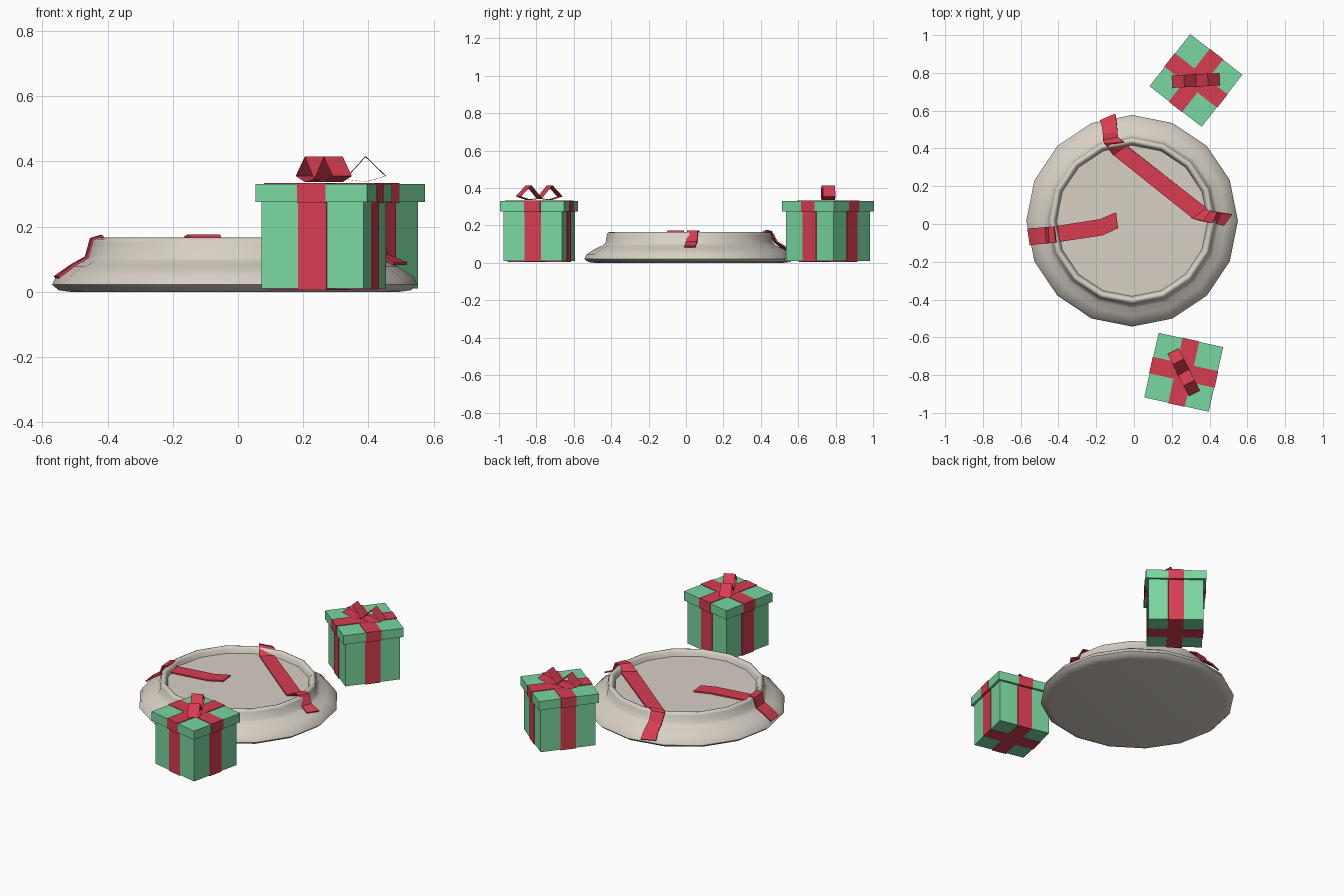
import bpy, bmesh, math
from mathutils import Matrix, Vector

if "Cube" in bpy.data.objects:
    bpy.data.objects.remove(bpy.data.objects["Cube"])


def material(name, rgb):
    m = bpy.data.materials.new(name)
    m.diffuse_color = (*rgb, 1)
    m.use_nodes = True
    m.node_tree.nodes["Principled BSDF"].inputs["Base Color"].default_value = m.diffuse_color
    return m


GREEN = material("mint green", (0.19, 0.68, 0.36))
RED = material("ribbon red", (0.68, 0.046, 0.082))
STONE = material("warm grey", (0.68, 0.63, 0.56))


def add_object(name, bm, mat, matrix=Matrix()):
    mesh = bpy.data.meshes.new(name)
    bm.to_mesh(mesh)
    bm.free()
    mesh.materials.append(mat)
    ob = bpy.data.objects.new(name, mesh)
    ob.matrix_world = matrix
    bpy.context.collection.objects.link(ob)
    return ob


def add_boxes(name, boxes, mat, matrix):
    """One object made of boxes (size x, size y, bottom z, top z)."""
    bm = bmesh.new()
    for sx, sy, z0, z1 in boxes:
        m = Matrix.Translation((0, 0, (z0 + z1) / 2)) @ Matrix.Diagonal((sx, sy, z1 - z0, 1))
        bmesh.ops.create_cube(bm, size=1, matrix=m)
    return add_object(name, bm, mat, matrix)


def strip(bm, rows):
    """Ribbon sheet through rows of (left point, right point)."""
    verts = [[bm.verts.new(p) for p in row] for row in rows]
    for a, b in zip(verts, verts[1:]):
        bm.faces.new((a[0], b[0], b[1], a[1]))


# Round plinth: 16-sided lathe with bulging foot, raised rim and sunken floor
SIDES = 16
profile = [(0.505, 0.0), (0.54, 0.005), (0.56, 0.022), (0.548, 0.047), (0.50, 0.077),
           (0.462, 0.094), (0.447, 0.108), (0.440, 0.15), (0.434, 0.162), (0.424, 0.166),
           (0.414, 0.163), (0.408, 0.153), (0.400, 0.130)]
bm = bmesh.new()
rings = [[bm.verts.new((r * math.cos(2 * math.pi * i / SIDES),
                        r * math.sin(2 * math.pi * i / SIDES), z)) for i in range(SIDES)]
         for r, z in profile]
for a, b in zip(rings, rings[1:]):
    for i in range(SIDES):
        j = (i + 1) % SIDES
        bm.faces.new((a[i], a[j], b[j], b[i]))
bm.faces.new(rings[-1])
bm.faces.new(rings[0][::-1])
plinth = add_object("plinth", bm, STONE, Matrix.Translation((-0.01, 0.017, 0)))
bpy.context.view_layer.objects.active = plinth
plinth.select_set(True)
bpy.ops.object.shade_smooth_by_angle(angle=math.radians(45))


# Loose ribbons draped over the rim: rows of left xy, right xy, z
def draped_ribbon(name, rows):
    bm = bmesh.new()
    strip(bm, [((x0, y0, z), (x1, y1, z)) for x0, y0, x1, y1, z in rows])
    bmesh.ops.recalc_face_normals(bm, faces=bm.faces)
    if sum(f.normal.z for f in bm.faces) < 0:
        bmesh.ops.reverse_faces(bm, faces=bm.faces)
    ob = add_object(name, bm, RED)
    mod = ob.modifiers.new("thickness", 'SOLIDIFY')
    mod.thickness = 0.008
    mod.offset = -1


draped_ribbon("long_ribbon", [
    (-0.18, 0.55, -0.10, 0.585, 0.045), (-0.17, 0.515, -0.093, 0.54, 0.085),
    (-0.165, 0.475, -0.088, 0.49, 0.115), (-0.165, 0.445, -0.085, 0.46, 0.170),
    (-0.155, 0.425, -0.055, 0.435, 0.176), (-0.11, 0.365, -0.04, 0.415, 0.139),
    (0.31, 0.03, 0.385, 0.085, 0.139), (0.365, 0.015, 0.405, 0.07, 0.174),
    (0.415, 0.005, 0.44, 0.063, 0.172), (0.435, 0.0, 0.462, 0.058, 0.115),
    (0.477, -0.01, 0.52, 0.05, 0.090)])
draped_ribbon("short_ribbon", [
    (-0.565, -0.025, -0.552, -0.113, 0.048), (-0.512, -0.02, -0.505, -0.107, 0.085),
    (-0.470, -0.017, -0.465, -0.103, 0.108), (-0.454, -0.015, -0.448, -0.102, 0.165),
    (-0.425, -0.012, -0.415, -0.098, 0.174), (-0.405, -0.010, -0.395, -0.095, 0.139),
    (-0.18, 0.026, -0.165, -0.060, 0.139), (-0.095, 0.062, -0.085, -0.022, 0.141)])


# Gift boxes
def gift(name, x, y, box_angle, bow_angle):
    place = Matrix.Translation((x, y, 0))
    turned = place @ Matrix.Rotation(math.radians(box_angle), 4, 'Z')
    add_boxes(name + "_body", [(0.32, 0.32, 0.010, 0.28)], GREEN, turned)
    add_boxes(name + "_lid", [(0.35, 0.35, 0.275, 0.330)], GREEN, turned)
    # Ribbon cross, stepping out over the lid
    w = 0.09
    add_boxes(name + "_ribbon",
              [(w, 0.326, 0.006, 0.28), (0.326, w, 0.007, 0.28),
               (w, 0.355, 0.272, 0.334), (0.355, w, 0.273, 0.333)], RED, turned)
    # Bow: two open diamond-shaped loops
    bm = bmesh.new()
    loop = [(0, 0.345), (0.063, 0.415), (0.125, 0.355), (0.063, 0.337), (0, 0.345)]
    for s in (-1, 1):
        strip(bm, [((s * u, -0.033, z), (s * u, 0.033, z)) for u, z in loop])
        if s < 0:
            bmesh.ops.reverse_faces(bm, faces=bm.faces)
    bmesh.ops.reverse_faces(bm, faces=[f for f in bm.faces
                                       if (f.calc_center_median().z > 0.36) != (f.calc_area_normal().z > 0)]
                            if hasattr(bmesh.types.BMFace, "calc_area_normal") else [])
    bm.normal_update()
    # Upper faces look up, lower faces look down
    wrong = [f for f in bm.faces if (f.calc_center_median().z > 0.36) != (f.normal.z > 0)]
    bmesh.ops.reverse_faces(bm, faces=wrong)
    add_object(name + "_bow", bm, RED,
               place @ Matrix.Rotation(math.radians(bow_angle), 4, 'Z'))


gift("front_gift", 0.263, -0.785, -12.5, -63)
gift("back_gift", 0.328, 0.760, -38, 3)
